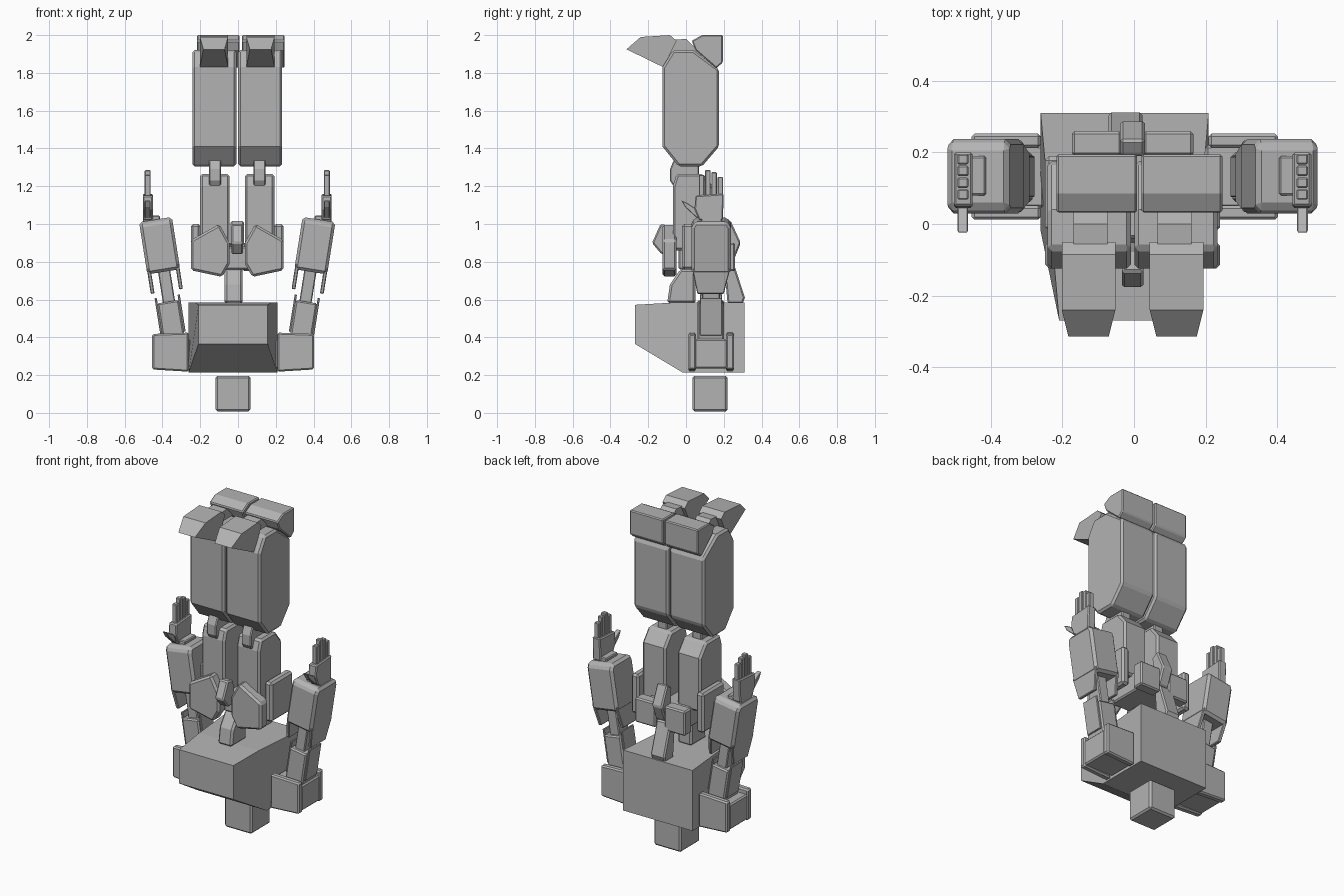
import bpy, bmesh, math
from mathutils import Matrix, Vector

cube = bpy.data.objects.get("Cube")
if cube:
    bpy.data.objects.remove(cube)

grey = bpy.data.materials.new("plain_grey")
grey.use_nodes = True
grey.diffuse_color = (0.45, 0.45, 0.45, 1)
grey.node_tree.nodes["Principled BSDF"].inputs["Base Color"].default_value = (0.45, 0.45, 0.45, 1)

BODY = -0.026   # centre line of head, chest and shoulders
HIPS = -0.004   # centre line of everything else


def finish(name, bm, bevel):
    bmesh.ops.recalc_face_normals(bm, faces=bm.faces)
    mesh = bpy.data.meshes.new(name)
    bm.to_mesh(mesh)
    bm.free()
    mesh.materials.append(grey)
    ob = bpy.data.objects.new(name, mesh)
    bpy.context.collection.objects.link(ob)
    if bevel:
        mod = ob.modifiers.new("Bevel", "BEVEL")
        mod.width = bevel
        mod.segments = 1
        mod.limit_method = 'ANGLE'
        mod.angle_limit = math.radians(40)
    return ob


def loft(name, near, far, bevel=0.008, tilt=0, pivot=(0, 0, 0)):
    """Solid between two matching outlines, turned about y by tilt degrees."""
    bm = bmesh.new()
    a = [bm.verts.new(p) for p in near]
    b = [bm.verts.new(p) for p in far]
    bm.faces.new(a)
    bm.faces.new(b[::-1])
    n = len(a)
    for i in range(n):
        j = (i + 1) % n
        bm.faces.new((a[i], b[i], b[j], a[j]))
    if tilt:
        bmesh.ops.rotate(bm, verts=bm.verts, cent=pivot,
                         matrix=Matrix.Rotation(math.radians(tilt), 3, 'Y'))
    return finish(name, bm, bevel)


def side_prism(name, yz, x0, x1, **kw):
    return loft(name, [(x0, y, z) for y, z in yz], [(x1, y, z) for y, z in yz], **kw)


def front_prism(name, xz, y0, y1, **kw):
    return loft(name, [(x, y0, z) for x, z in xz], [(x, y1, z) for x, z in xz], **kw)


def box(name, x, y, z, **kw):
    return front_prism(name, [(x[0], z[0]), (x[1], z[0]), (x[1], z[1]), (x[0], z[1])], *y, **kw)


# Head
box("head", (BODY - .092, BODY + .092), (.035, .22), (.008, .196), bevel=.01)

# Chest: wide back, narrowed and raised front
chest = side_prism("chest", [(-.27, .365), (-.02, .215), (.31, .215), (.31, .585), (-.05, .585), (-.27, .572)],
                   BODY - .235, BODY + .235, bevel=0)
for v in chest.data.vertices:
    if v.co.y < -.2:
        v.co.x = BODY + (v.co.x - BODY) * .78
    elif v.co.z > .5 and v.co.y < 0:
        v.co.x = BODY + (v.co.x - BODY) * .86

# Waist supports, front and back
side_prism("waist_front", [(-.1, .58), (-.085, .68), (-.03, .76), (.05, .76), (.05, .58)],
           BODY - .045, BODY + .05, bevel=.012)
side_prism("waist_back", [(.2, .8), (.25, .8), (.312, .61), (.3, .58), (.22, .58)],
           BODY - .045, BODY + .05)

# Pelvis, crotch guards
box("pelvis", (HIPS - .14, HIPS + .14), (-.04, .2), (.76, .88))
side_prism("crotch_front", [(-.18, .9), (-.135, 1.0), (-.08, .99), (-.05, .84), (-.13, .84)],
           HIPS - .03, HIPS + .03)
side_prism("crotch_back", [(.2, .8), (.25, .8), (.29, .9), (.235, 1.02), (.19, .99)],
           HIPS - .035, HIPS + .035)

for s, side in ((1, "left"), (-1, "right")):
    def X(v, c=HIPS):
        return c + s * v

    def span(a, b, c=HIPS):
        return tuple(sorted((X(a, c), X(b, c))))

    # Skirt armour
    front_prism(side + "_front_skirt",
                [(X(x), z) for x, z in ((.04, .9), (.095, 1.0), (.245, .915), (.245, .755), (.08, .72), (.04, .79))],
                -.125, -.05, bevel=.012)
    box(side + "_side_skirt", span(.195, .245), (-.02, .19), (.76, 1.0), bevel=.012)
    box(side + "_back_skirt", span(.03, .17), (.19, .26), (.75, .9))

    # Leg: thigh, knee, shin
    side_prism(side + "_thigh", [(-.07, .86), (-.07, 1.2), (-.05, 1.265), (.09, 1.265), (.15, 1.19), (.15, .86)],
               *span(.04, .197), bevel=.012)
    side_prism(side + "_knee", [(-.06, 1.19), (-.085, 1.23), (-.085, 1.29), (-.06, 1.35), (.07, 1.35), (.07, 1.19)],
               *span(.085, .15), bevel=.006)
    side_prism(side + "_shin",
               [(-.125, 1.83), (-.07, 1.92), (.04, 1.92), (.175, 1.82), (.175, 1.41), (.085, 1.305),
                (-.04, 1.305), (-.125, 1.41)], *span(.005, .238), bevel=.012)

    # Foot: ankle, toe, heel
    side_prism(side + "_ankle", [(-.1, 1.86), (-.06, 1.975), (0, 1.98), (.09, 1.89)],
               *span(.07, .165), bevel=0)
    toe = side_prism(side + "_toe",
                     [(-.315, 1.925), (-.24, 1.99), (-.085, 2.0), (-.05, 1.97), (-.1, 1.87), (-.12, 1.83)],
                     *span(.048, .198), bevel=0)
    for v in toe.data.vertices:
        if v.co.y < -.28:
            v.co.x = X(.123) + (v.co.x - X(.123)) * .75
    side_prism(side + "_heel",
               [(.03, 1.97), (.085, 2.0), (.195, 2.0), (.195, 1.855), (.16, 1.825), (.05, 1.92)],
               *span(.006, .232, .015), bevel=.006)

    # Shoulder: core between two plates
    box(side + "_shoulder_core", span(.225, .425, BODY), (.045, .22), (.235, .39))
    for end, y in (("front", (.012, .052)), ("back", (.213, .253))):
        front_prism(side + "_shoulder_plate_" + end,
                    [(X(x, BODY), z) for x, z in ((.235, .218), (.428, .23), (.428, .418), (.235, .425))], *y)

    # Arm leans outward as it rises
    pivot = (X(.35), 0, .5)
    arm = dict(tilt=s * 9, pivot=pivot)
    box(side + "_upper_arm", span(.295, .41), (.062, .2), (.39, .59), **arm)
    for part, a, b in (("inner", .285, .297), ("outer", .408, .42)):
        box(side + "_upper_arm_plate_" + part, span(a, b), (.075, .19), (.42, .62), bevel=.003, **arm)
    box(side + "_elbow", span(.315, .38), (.085, .18), (.56, .78), bevel=.005, **arm)
    side_prism(side + "_forearm", [(.03, .75), (.03, 1.0), (.045, 1.03), (.22, 1.03), (.237, 1.0), (.237, .75)],
               *span(.262, .438), bevel=.015, **arm)
    for part, a, b in (("inner", .264, .284), ("outer", .416, .436)):
        side_prism(side + "_forearm_plate_" + part, [(.033, .78), (.06, .645), (.2, .645), (.234, .78)],
                   *span(a, b), bevel=.004, **arm)

    # Hand: wrist, palm, thumb, four fingers
    box(side + "_wrist", span(.41, .5), (.08, .19), (.98, 1.045), bevel=.005)
    side_prism(side + "_palm", [(.07, 1.02), (.045, 1.08), (.05, 1.15), (.2, 1.16), (.195, 1.02)],
               *span(.447, .5), bevel=.006)
    side_prism(side + "_thumb", [(.06, 1.03), (-.005, 1.09), (-.025, 1.125), (.0, 1.115), (.07, 1.07)],
               *span(.46, .49), bevel=.003)
    for i, top in enumerate((1.26, 1.285, 1.275, 1.25)):
        y = .068 + .033 * i
        box(side + "_finger_%d" % (i + 1), span(.459, .49), (y, y + .029), (1.14, top), bevel=.004)
